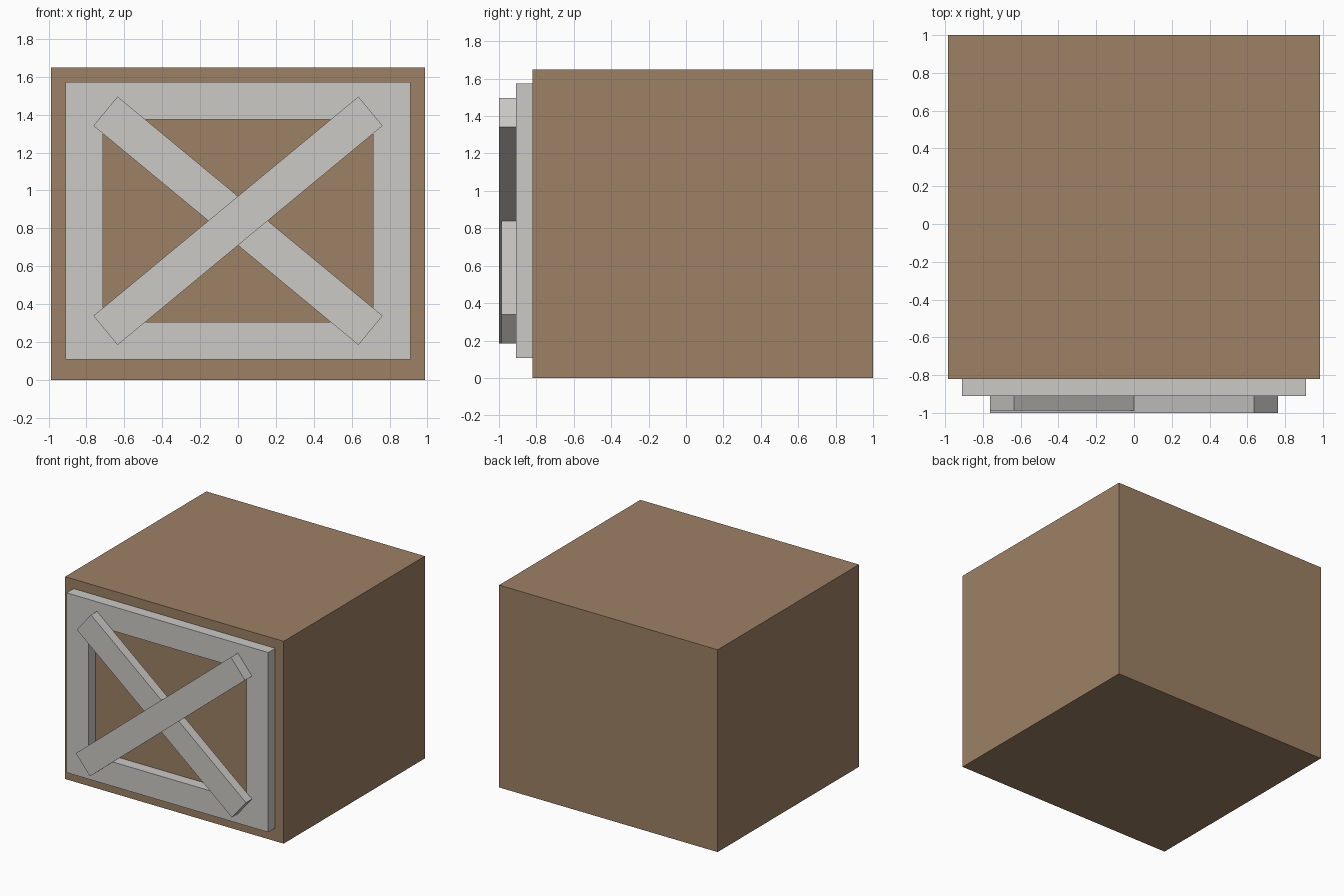
import bpy
import math

if "Cube" in bpy.data.objects:
    bpy.data.objects.remove(bpy.data.objects["Cube"])


def material(name, rgb):
    m = bpy.data.materials.new(name)
    m.diffuse_color = (*rgb, 1.0)
    m.use_nodes = True
    m.node_tree.nodes["Principled BSDF"].inputs["Base Color"].default_value = m.diffuse_color
    return m


wood = material("brown_wood", (0.335, 0.220, 0.130))
trim = material("pale_grey_trim", (0.600, 0.585, 0.560))


def box(name, x, y, z, mat, angle=0.0):
    """Box spanning the given ranges, turned about the y axis."""
    spans = (x, y, z)
    bpy.ops.mesh.primitive_cube_add(
        size=1, location=[(a + b) / 2 for a, b in spans])
    ob = bpy.context.object
    ob.name = name
    ob.scale = [b - a for a, b in spans]
    bpy.ops.object.transform_apply(location=False, rotation=False, scale=True)
    ob.rotation_euler.y = angle
    ob.data.materials.append(mat)
    return ob


# Main crate body
box("crate_body", (-0.986, 0.986), (-0.82, 1.0), (0, 1.65), wood)

# Raised border on the front: one rectangular ring, extruded
OUT_X, IN_X = 0.91, 0.712
Z0, Z1, RAIL = 0.107, 1.573, 0.198
FRONT, BACK = -0.91, -0.82
outer = [(-OUT_X, Z0), (OUT_X, Z0), (OUT_X, Z1), (-OUT_X, Z1)]
inner = [(-IN_X, Z0 + RAIL), (IN_X, Z0 + RAIL),
         (IN_X, Z1 - RAIL), (-IN_X, Z1 - RAIL)]
verts = [(x, y, z) for y in (FRONT, BACK) for x, z in outer + inner]
faces = []
for i in range(4):
    j = (i + 1) % 4
    faces += [(i, j, j + 4, i + 4),                # front
              (i + 8, i + 12, j + 12, j + 8),      # back
              (i, i + 8, j + 8, j),                # outer edge
              (i + 4, j + 4, j + 12, i + 12)]      # inner edge
mesh = bpy.data.meshes.new("front_border")
mesh.from_pydata(verts, [], faces)
mesh.materials.append(trim)
border = bpy.data.objects.new("front_border", mesh)
bpy.context.collection.objects.link(border)

# Crossed diagonal braces, the rising one standing slightly prouder
HALF, MID, WIDTH = 0.908, 0.84, 0.2
TILT = math.radians(39.6)
for name, front, sign in (("rising_brace", -1.0, -1),
                          ("falling_brace", -0.987, 1)):
    box(name, (-HALF, HALF), (front, FRONT),
        (MID - WIDTH / 2, MID + WIDTH / 2), trim, sign * TILT)
